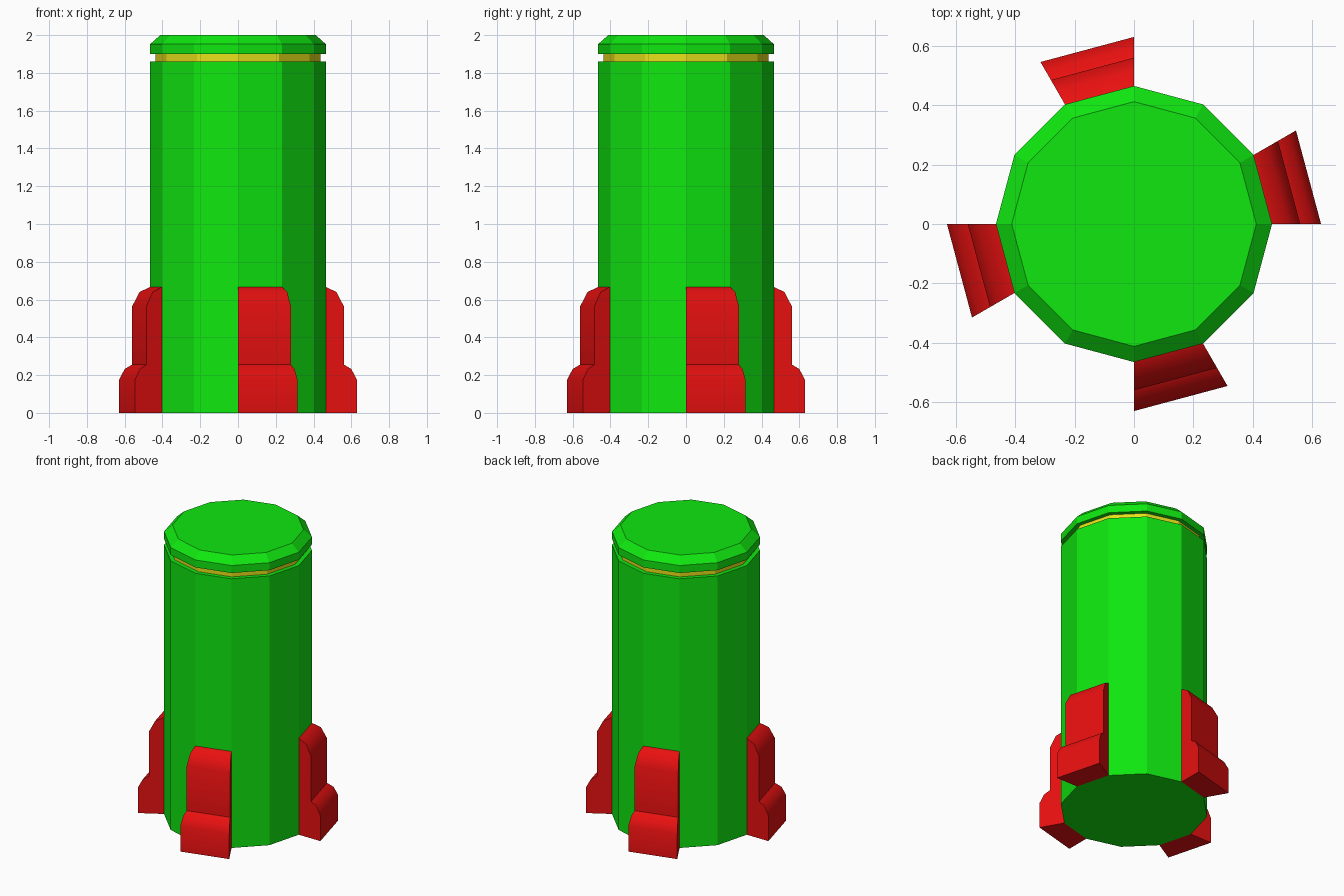
import bpy, bmesh
from math import cos, sin, radians

cube = bpy.data.objects.get("Cube")
if cube:
    bpy.data.objects.remove(cube, do_unlink=True)

SIDES = 12
STEP = 360 / SIDES


def material(name, rgb):
    mat = bpy.data.materials.new(name)
    mat.use_nodes = True
    mat.diffuse_color = (*rgb, 1)
    mat.node_tree.nodes["Principled BSDF"].inputs["Base Color"].default_value = (*rgb, 1)
    return mat


green = material("bright green", (0.005, 0.8, 0.005))
red = material("bright red", (0.8, 0.005, 0.005))
yellow = material("yellow", (0.8, 0.75, 0.01))


def polar(r, degrees, z):
    a = radians(degrees)
    return (r * cos(a), r * sin(a), z)


def finish(bm, name, *mats):
    bmesh.ops.recalc_face_normals(bm, faces=bm.faces[:])
    mesh = bpy.data.meshes.new(name)
    bm.to_mesh(mesh)
    bm.free()
    for mat in mats:
        mesh.materials.append(mat)
    obj = bpy.data.objects.new(name, mesh)
    bpy.context.collection.objects.link(obj)
    return obj


def loft(bm, rings):
    """Join successive rings of points and cap both ends."""
    loops = [[bm.verts.new(p) for p in ring] for ring in rings]
    n = len(loops[0])
    for low, high in zip(loops, loops[1:]):
        for i in range(n):
            j = (i + 1) % n
            bm.faces.new((low[i], low[j], high[j], high[i]))
    bm.faces.new(loops[0])
    bm.faces.new(loops[-1])


# Twelve-sided body with a recessed yellow band and a chamfered cap
body_profile = [(0.465, 0), (0.465, 1.86), (0.436, 1.86),
                (0.436, 1.9), (0.465, 1.9), (0.465, 1.952), (0.412, 2)]
bm = bmesh.new()
loft(bm, [[polar(r, i * STEP, z) for i in range(SIDES)] for r, z in body_profile])
for face in bm.faces:
    zs = [v.co.z for v in face.verts]
    if min(zs) > 1.85 and max(zs) < 1.91 and max(zs) > min(zs) + 0.01:
        face.material_index = 1
finish(bm, "body", green, yellow)

# Four stepped fins, each covering one side of the body between radial planes
fin_profile = [(0.465, 0), (0.63, 0), (0.63, 0.175), (0.6, 0.232), (0.56, 0.256),
               (0.56, 0.565), (0.521, 0.64), (0.465, 0.667)]
for name, start in (("left", 0), ("back", 90), ("right", 180), ("front", 270)):
    bm = bmesh.new()
    loft(bm, [[polar(r, start + turn, z) for r, z in fin_profile] for turn in (0, STEP)])
    fin = finish(bm, name + "_fin", red)
    bpy.ops.object.select_all(action="DESELECT")
    fin.select_set(True)
    bpy.context.view_layer.objects.active = fin
    bpy.ops.object.shade_smooth_by_angle(angle=radians(40))
